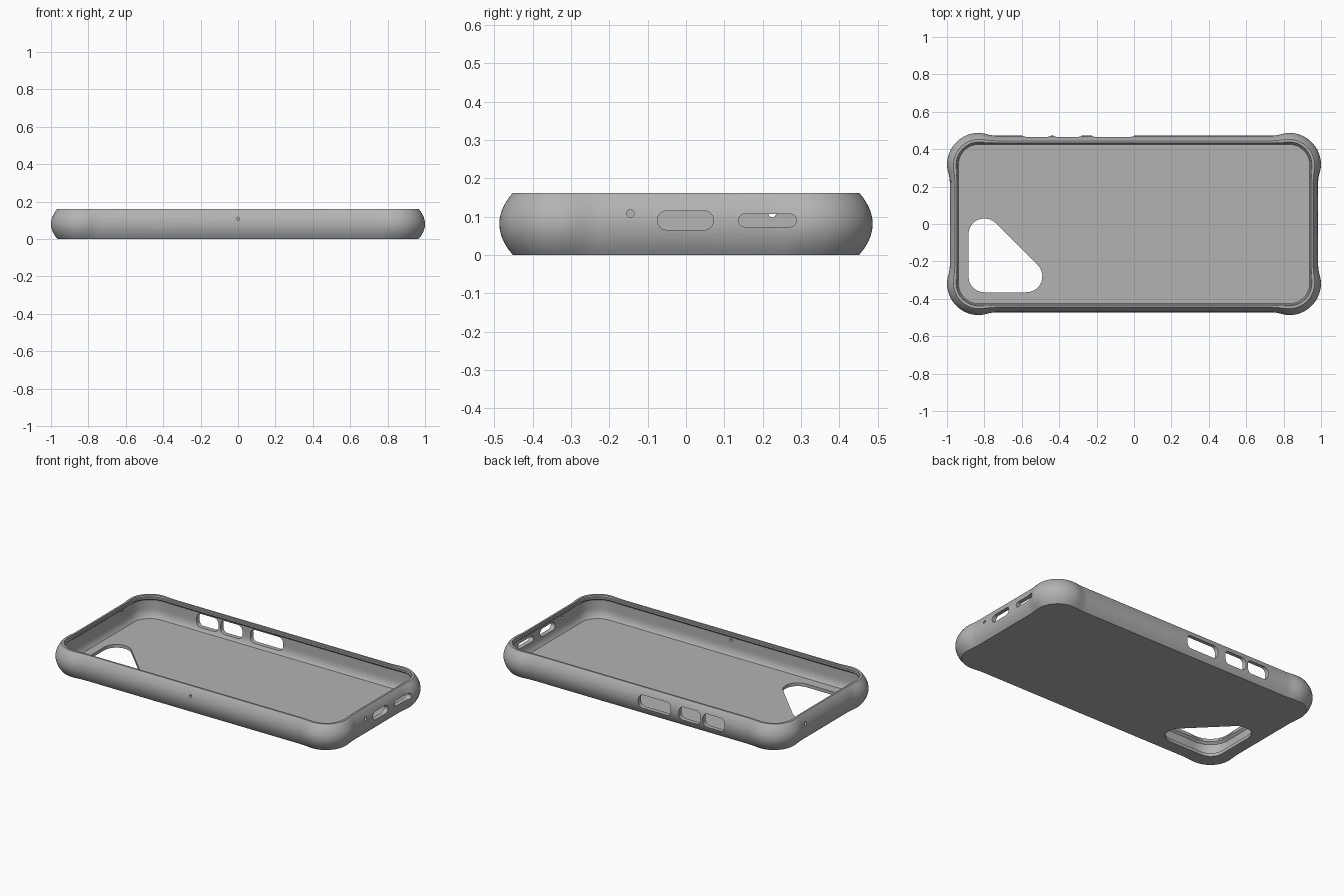
import bpy, bmesh, math
from mathutils import Matrix, Vector

cube = bpy.data.objects.get("Cube")
if cube:
    bpy.data.objects.remove(cube, do_unlink=True)

# One grey material for the whole case
grey = bpy.data.materials.new("soft grey")
grey.use_nodes = True
colour = (0.45, 0.45, 0.45, 1)
grey.diffuse_color = colour
grey.node_tree.nodes["Principled BSDF"].inputs["Base Color"].default_value = colour

CX, CY = 0.83, 0.317      # centre of each corner arc
HEIGHT = 0.162
FLOOR = 0.02


def outline(r, bump):
    """Rounded rectangle whose corners swell past the straight sides by bump."""
    n, steps, reach = 16, 6, 0.09
    quarter = []
    for i in range(steps):                       # rise from the end wall
        t = i / steps
        s = t * t * (3 - 2 * t)
        quarter.append((CX + r - bump * (1 - s), CY - reach * (1 - t)))
    for i in range(n + 1):                       # corner arc
        a = math.pi / 2 * i / n
        quarter.append((CX + r * math.cos(a), CY + r * math.sin(a)))
    for i in range(1, steps + 1):                # fall to the long wall
        t = i / steps
        s = t * t * (3 - 2 * t)
        quarter.append((CX - reach * t, CY + r - bump * s))
    half = quarter + [(-x, y) for x, y in reversed(quarter)]
    return half + [(-x, -y) for x, y in half]


def make_object(name, bm):
    bmesh.ops.recalc_face_normals(bm, faces=bm.faces)
    mesh = bpy.data.meshes.new(name)
    bm.to_mesh(mesh)
    bm.free()
    mesh.materials.append(grey)
    ob = bpy.data.objects.new(name, mesh)
    bpy.context.collection.objects.link(ob)
    return ob


# Wall section as (corner radius, corner bump, height): outside, rim, inside
section = []
for i in range(15):
    t = i / 7 - 1
    drop = t * t
    section.append((0.17 - 0.035 * drop, 0.015 - 0.008 * drop, HEIGHT * (t + 1) / 2))
section += [(0.121, 0.004, HEIGHT), (0.119, 0.002, 0.152), (0.113, 0, 0.150),
            (0.113, 0, 0.140), (0.128, 0.002, 0.128)]
for i in range(7):                               # wall curves in to the floor
    a = math.radians(55) * i / 6
    section.append((0.128 - 0.045 * (1 - math.cos(a)), 0.002 * (1 - i / 6),
                    0.075 - (0.075 - FLOOR) * math.sin(a) / math.sin(math.radians(55))))

bm = bmesh.new()
rings = [[bm.verts.new((x, y, z)) for x, y in outline(r, b)] for r, b, z in section]
for low, high in zip(rings, rings[1:]):
    for i in range(len(low)):
        j = (i + 1) % len(low)
        bm.faces.new((low[i], low[j], high[j], high[i]))
bm.faces.new(rings[0])
bm.faces.new(rings[-1])
case = make_object("phone_case", bm)


def cut(points, matrix, depth):
    """Cut a prism, drawn in local xy and centred along local z, from the case."""
    bm = bmesh.new()
    ends = [[bm.verts.new(matrix @ Vector((x, y, s * depth / 2))) for x, y in points]
            for s in (-1, 1)]
    bm.faces.new(ends[0])
    bm.faces.new(ends[1])
    for i in range(len(points)):
        j = (i + 1) % len(points)
        bm.faces.new((ends[0][i], ends[0][j], ends[1][j], ends[1][i]))
    cutter = make_object("cutter", bm)
    cutter.hide_render = True
    mod = case.modifiers.new("hole", "BOOLEAN")
    mod.operation = "DIFFERENCE"
    mod.solver = "EXACT"
    mod.object = cutter
    bpy.context.view_layer.objects.active = case
    bpy.ops.object.modifier_apply(modifier=mod.name)
    bpy.data.objects.remove(cutter, do_unlink=True)


def arc(cx, cy, r, start, end, n=10):
    return [(cx + r * math.cos(math.radians(start + (end - start) * i / n)),
             cy + r * math.sin(math.radians(start + (end - start) * i / n)))
            for i in range(n + 1)]


def slot(u0, u1, z0, z1, r):
    """Rounded slot; a full-radius slot drops its doubled points."""
    pts = []
    for cx, cy, a in ((u1 - r, z1 - r, 0), (u0 + r, z1 - r, 90),
                      (u0 + r, z0 + r, 180), (u1 - r, z0 + r, 270)):
        for p in arc(cx, cy, r, a, a + 90, 6):
            if all(math.dist(p, q) > 1e-5 for q in pts):
                pts.append(p)
    return pts


def wall(axis, side):
    """Frame whose local xy is (along wall, up) and local z points through it."""
    if axis == "x":
        cols = Matrix(((0, 0, 1), (1, 0, 0), (0, 1, 0)))
        place = Vector((side * 0.97, 0, 0))
    else:
        cols = Matrix(((1, 0, 0), (0, 0, -1), (0, 1, 0)))
        place = Vector((0, side * 0.46, 0))
    return Matrix.Translation(place) @ cols.to_4x4()


# Camera opening in the floor
camera = (arc(-0.80, -0.055, 0.085, 45, 180) + arc(-0.80, -0.28, 0.085, 180, 270)
          + arc(-0.575, -0.28, 0.085, 270, 405))
cut(camera, Matrix.Translation((0, 0, 0.01)), 0.06)

# Button openings in the back long wall
for left, right in ((-0.225, 0.0), (-0.43, -0.28), (-0.595, -0.445)):
    cut(slot(left, right, 0.04, 0.122, 0.03), wall("y", 1), 0.15)

# Port and speaker slots, then pin holes
cut(slot(-0.075, 0.072, 0.065, 0.115, 0.0249), wall("x", 1), 0.15)
cut(slot(0.137, 0.288, 0.073, 0.107, 0.0169), wall("x", 1), 0.15)
for axis, side, u, r in (("x", 1, -0.145, 0.01), ("x", -1, 0.225, 0.01), ("y", -1, 0, 0.009)):
    cut(arc(u, 0.108, r, 0, 337.5, 15), wall(axis, side), 0.15)

# Smooth curved walls, crisp rims
bpy.ops.object.select_all(action="DESELECT")
case.select_set(True)
bpy.context.view_layer.objects.active = case
bpy.ops.object.shade_smooth_by_angle(angle=math.radians(28))
